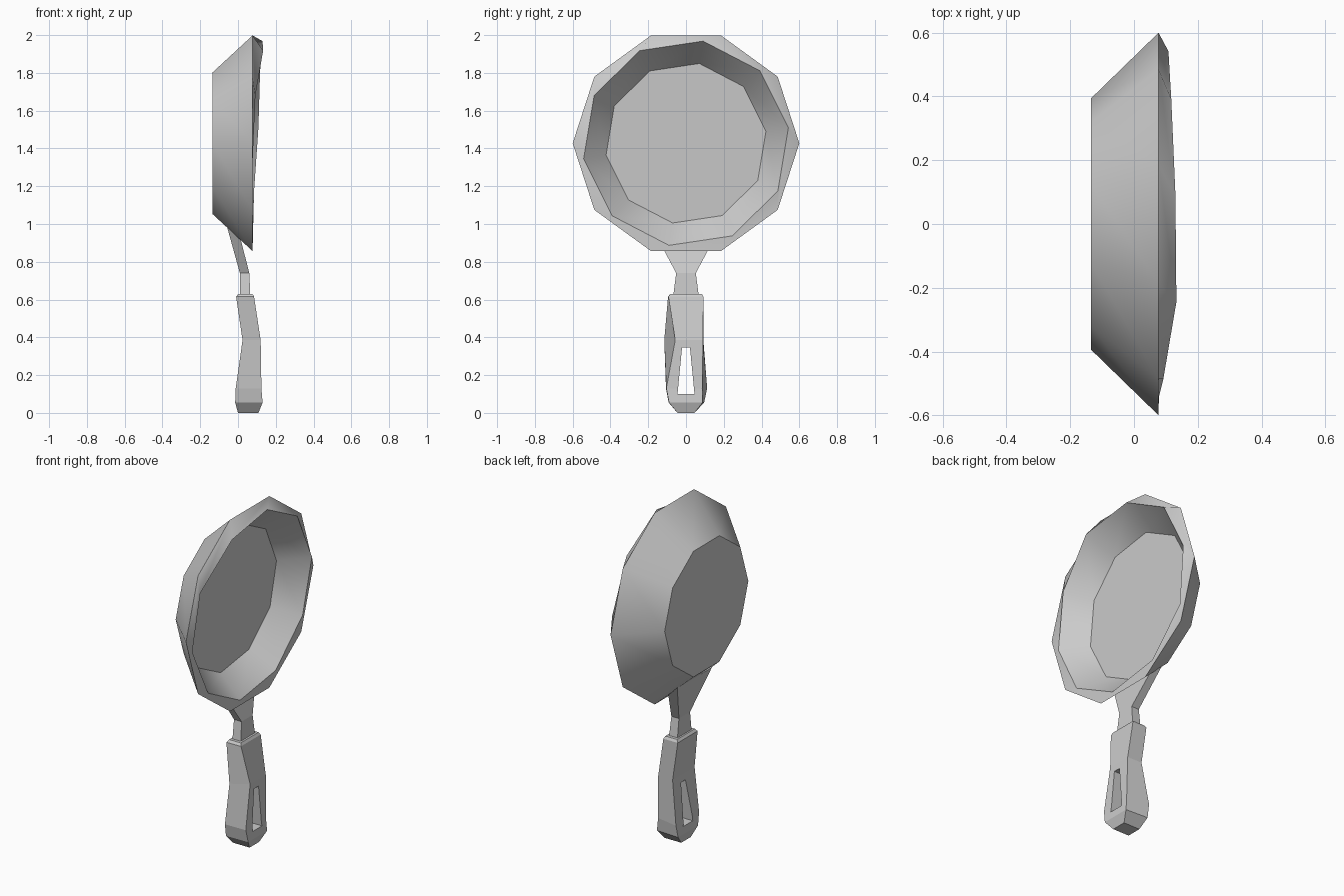
import bpy
import bmesh
from math import cos, sin, radians

if "Cube" in bpy.data.objects:
    bpy.data.objects.remove(bpy.data.objects["Cube"])


def loft(name, rings, smooth=None):
    """Skin a list of equal-length rings of (x, y, z) and cap both ends."""
    bm = bmesh.new()
    loops = [[bm.verts.new(p) for p in ring] for ring in rings]
    n = len(rings[0])
    for a, b in zip(loops, loops[1:]):
        for i in range(n):
            j = (i + 1) % n
            bm.faces.new((a[i], a[j], b[j], b[i]))
    bm.faces.new(loops[0][::-1])
    bm.faces.new(loops[-1])
    bmesh.ops.recalc_face_normals(bm, faces=bm.faces)
    mesh = bpy.data.meshes.new(name)
    bm.to_mesh(mesh)
    bm.free()
    ob = bpy.data.objects.new(name, mesh)
    bpy.context.collection.objects.link(ob)
    bpy.ops.object.select_all(action='DESELECT')
    ob.select_set(True)
    bpy.context.view_layer.objects.active = ob
    if smooth:
        bpy.ops.object.shade_smooth_by_angle(angle=radians(smooth))
    return ob


def decagon(radius, turn, xs, cz=1.4275):
    """Ten-sided ring facing x; xs gives the x of each corner from its index and z."""
    ring = []
    for k in range(10):
        a = radians(turn + 36 * k)
        z = cz + radius * sin(a)
        ring.append((xs(k, z), radius * cos(a), z))
    return ring


def quad(bx, fx, z_back, z_front, back, front):
    """Four-cornered handle section: back (y0, y1) and front (y0, y1)."""
    return [(bx, back[0], z_back), (bx, back[1], z_back),
            (fx, front[1], z_front), (fx, front[0], z_front)]


# Pan: outer cone, uneven lip, and a slightly twisted, tilted inside
lip = [.108, .117, .130, .133, .092, .078, .077, .077, .077, .085]
loft("pan", [
    decagon(.394, 0, lambda k, z: -.135),
    decagon(.600, 0, lambda k, z: .077),
    decagon(.548, 8.5, lambda k, z: lip[k]),
    decagon(.428, 8.5, lambda k, z: -.065 + .046 * (z - 1.0)),
], smooth=40)

# Neck: waisted strap running from the grip to the pan wall
loft("neck", [
    quad(.010, .066, .60, .60, (-.07, .07), (-.07, .07)),
    quad(.010, .060, .74, .74, (-.052, .052), (-.052, .052)),
    quad(-.058, .015, .985, .915, (-.165, .165), (-.145, .145)),
])

# Grip: faceted lumpy bar
grip = loft("grip", [
    quad(.000, .108, 0, 0, (-.045, .045), (-.045, .045)),
    quad(-.015, .130, .055, .055, (-.092, .096), (-.090, .088)),
    quad(-.012, .124, .13, .13, (-.106, .112), (-.104, .086)),
    quad(.024, .120, .385, .385, (-.115, .092), (-.057, .090)),
    quad(-.010, .085, .615, .615, (-.095, .092), (-.093, .092)),
    quad(.000, .077, .63, .63, (-.084, .084), (-.084, .084)),
])

# Hanging hole: tapered slot cut through the grip
slot = [(-.045, .10), (.045, .10), (.021, .345), (-.021, .345)]
cutter = loft("slot_cutter", [[(x, y, z) for y, z in slot] for x in (-.3, .3)])
cutter.hide_render = True
bpy.context.view_layer.objects.active = grip
cut = grip.modifiers.new("slot", 'BOOLEAN')
cut.operation = 'DIFFERENCE'
cut.solver = 'EXACT'
cut.object = cutter
bpy.ops.object.modifier_apply(modifier=cut.name)
bpy.data.objects.remove(cutter)
